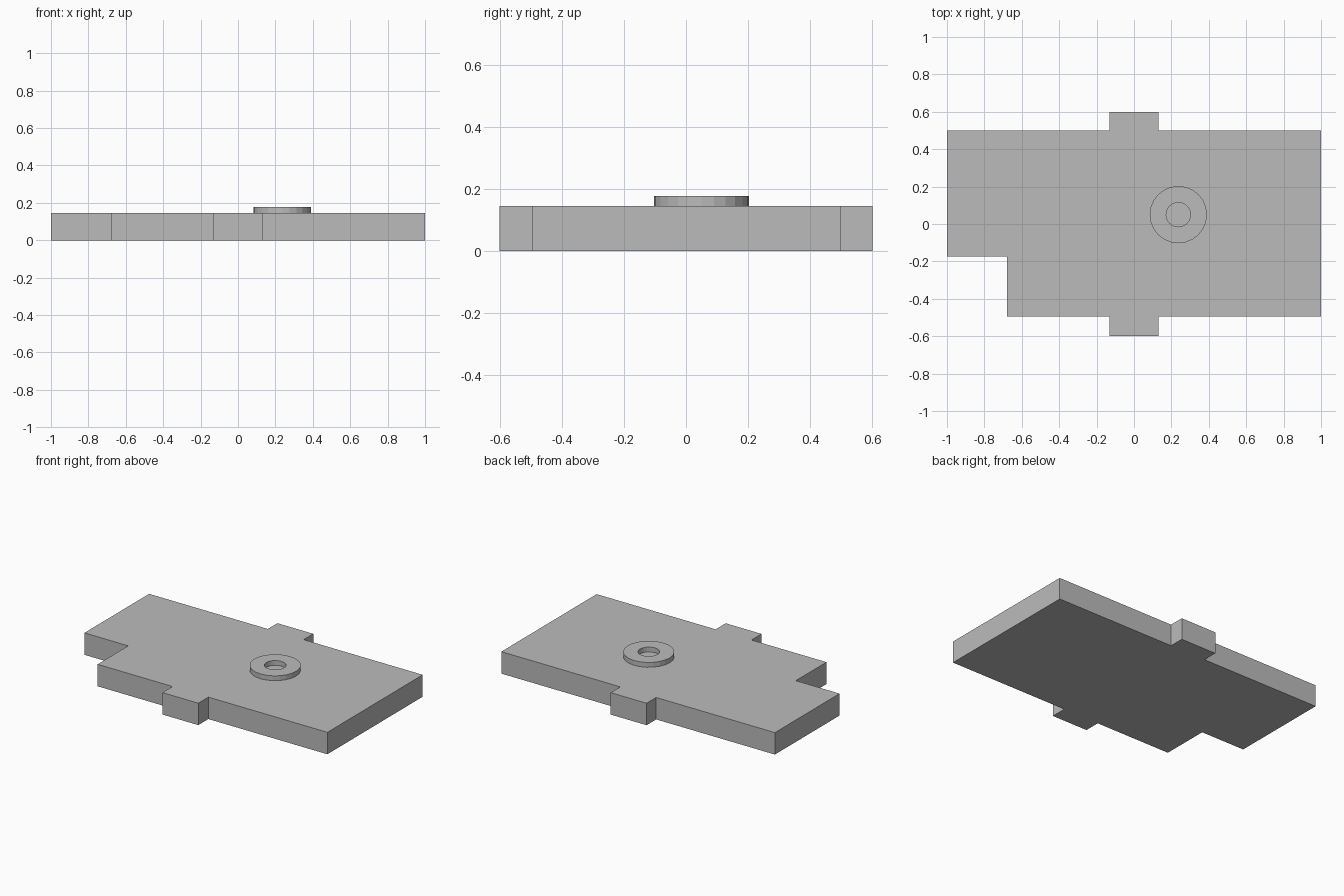
import bpy
import bmesh
from math import cos, sin, tau

cube = bpy.data.objects.get("Cube")
if cube:
    bpy.data.objects.remove(cube, do_unlink=True)

PLATE_TOP = 0.145
RING_TOP = 0.177

grey = bpy.data.materials.new("plain_grey")
grey.use_nodes = True
colour = (0.5, 0.5, 0.5, 1)
grey.diffuse_color = colour
grey.node_tree.nodes["Principled BSDF"].inputs["Base Color"].default_value = colour


def make_object(name, bm):
    bmesh.ops.recalc_face_normals(bm, faces=bm.faces)
    mesh = bpy.data.meshes.new(name)
    bm.to_mesh(mesh)
    bm.free()
    mesh.materials.append(grey)
    obj = bpy.data.objects.new(name, mesh)
    bpy.context.collection.objects.link(obj)
    return obj


# Plate: notched outline with a tab on each long side, extruded upward
outline = [(-1, 0.5), (-1, -0.175), (-0.68, -0.175), (-0.68, -0.495),
           (-0.132, -0.495), (-0.132, -0.6), (0.13, -0.6), (0.13, -0.495),
           (1, -0.495), (1, 0.5), (0.13, 0.5), (0.13, 0.6),
           (-0.132, 0.6), (-0.132, 0.5)]
bm = bmesh.new()
base = bm.faces.new([bm.verts.new((x, y, 0)) for x, y in outline])
top = bmesh.ops.extrude_face_region(bm, geom=[base], use_keep_orig=True)
bmesh.ops.translate(bm, vec=(0, 0, PLATE_TOP),
                    verts=[g for g in top["geom"] if isinstance(g, bmesh.types.BMVert)])
make_object("plate", bm)

# Raised ring: rectangular section swept round, its hole ending at the plate
SIDES = 24
section = [(0.153, PLATE_TOP), (0.153, RING_TOP), (0.065, RING_TOP), (0.065, PLATE_TOP)]
bm = bmesh.new()
loops = []
for i in range(SIDES):
    a = tau * i / SIDES
    loops.append([bm.verts.new((r * cos(a), r * sin(a), z)) for r, z in section])
for i in range(SIDES):
    here, there = loops[i], loops[(i + 1) % SIDES]
    for j in range(3):
        bm.faces.new((here[j], there[j], there[j + 1], here[j + 1]))
ring = make_object("raised_ring", bm)
ring.location = (0.237, 0.05, 0)
